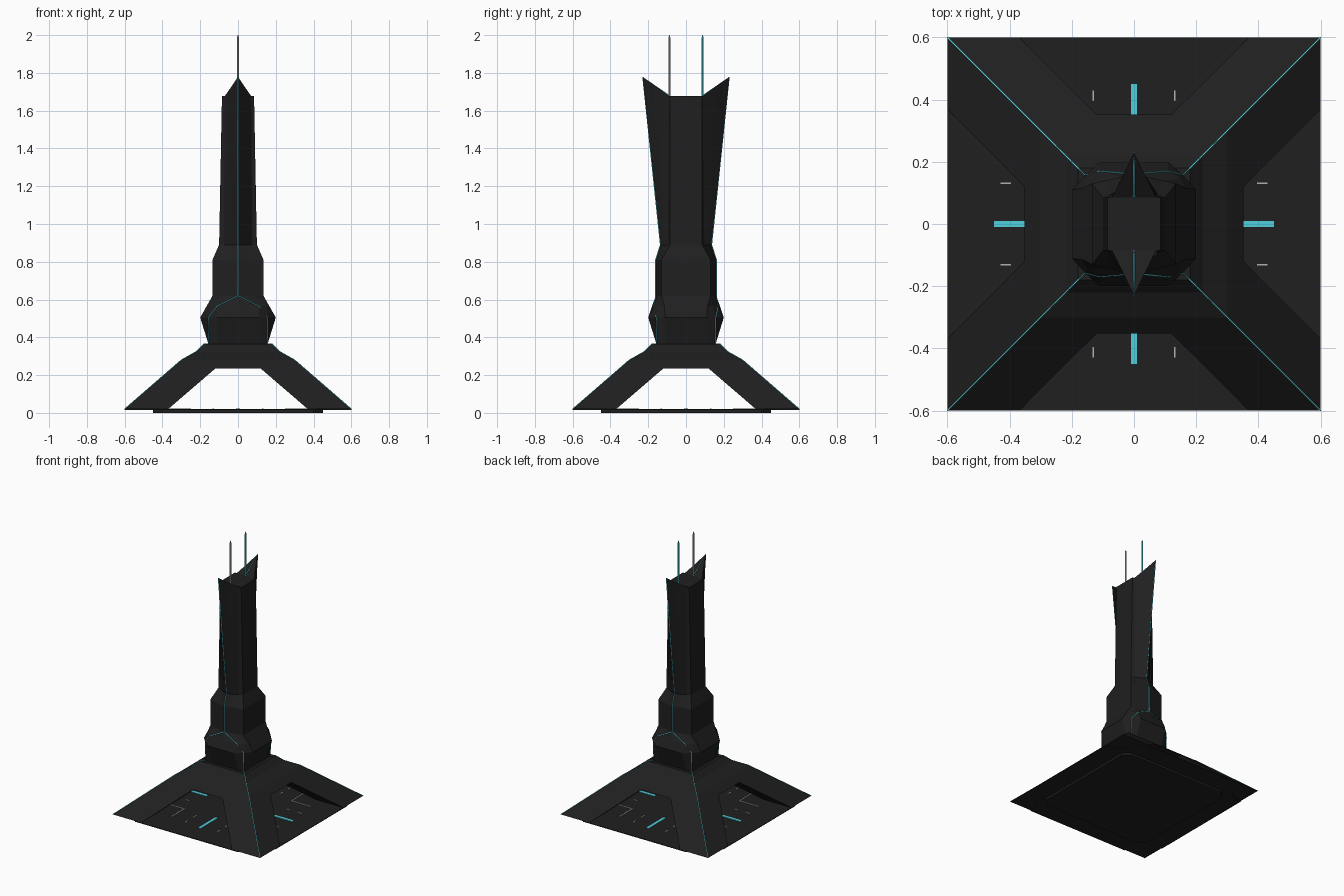
import bpy, bmesh, math

if "Cube" in bpy.data.objects:
    bpy.data.objects.remove(bpy.data.objects["Cube"])

def material(name, r, g, b):
    m = bpy.data.materials.new(name)
    m.diffuse_color = (r, g, b, 1)
    m.use_nodes = True
    m.node_tree.nodes["Principled BSDF"].inputs["Base Color"].default_value = m.diffuse_color
    return m

DARK = material("dark_metal", 0.014, 0.014, 0.014)
CYAN = material("cyan_glow", 0.08, 0.63, 0.72)
PALE = material("pale_paint", 0.45, 0.45, 0.45)

def finish(name, bm, mat):
    bmesh.ops.recalc_face_normals(bm, faces=bm.faces)
    me = bpy.data.meshes.new(name)
    bm.to_mesh(me)
    bm.free()
    ob = bpy.data.objects.new(name, me)
    bpy.context.collection.objects.link(ob)
    me.materials.append(mat)
    return ob

def loft(name, rings, mat, cap_top=True):
    """Skin between closed rings of equal point count."""
    bm = bmesh.new()
    loops = [[bm.verts.new(p) for p in ring] for ring in rings]
    n = len(loops[0])
    for lo, hi in zip(loops, loops[1:]):
        for i in range(n):
            j = (i + 1) % n
            bm.faces.new((lo[i], lo[j], hi[j], hi[i]))
    bm.faces.new(loops[0][::-1])
    if cap_top:
        bm.faces.new(loops[-1])
    else:
        # tower roof: flat rectangle plus two rising prow triangles
        t = loops[-1]
        bm.faces.new(t[0:7])
        bm.faces.new((t[0], t[6], t[7], t[13]))
        bm.faces.new(t[7:14])
    return finish(name, bm, mat)

def prism(name, outline, z0, z1, mat):
    return loft(name, [[(x, y, z) for x, y in outline] for z in (z0, z1)], mat)

def square(r, z):
    return [(r, r, z), (-r, r, z), (-r, -r, z), (r, -r, z)]

def boxes(name, items, mat, z0=0.018, z1=0.023):
    """Flat floor markings given as (x0, x1, y0, y1)."""
    bm = bmesh.new()
    for x0, x1, y0, y1 in items:
        res = bmesh.ops.create_cube(bm, size=1)
        for v in res["verts"]:
            v.co = ((x0 + x1) / 2 + v.co.x * (x1 - x0),
                    (y0 + y1) / 2 + v.co.y * (y1 - y0),
                    (z0 + z1) / 2 + v.co.z * (z1 - z0))
    return finish(name, bm, mat)

def strip(name, paths, mat, r=0.003):
    cu = bpy.data.curves.new(name, 'CURVE')
    cu.dimensions = '3D'
    cu.bevel_depth, cu.bevel_resolution = r, 0
    for path in paths:
        sp = cu.splines.new('POLY')
        sp.points.add(len(path) - 1)
        for p, c in zip(sp.points, path):
            p.co = (*c, 1)
    cu.materials.append(mat)
    ob = bpy.data.objects.new(name, cu)
    bpy.context.collection.objects.link(ob)

# Flared base with two crossing tunnels, leaving four corner legs
base_profile = [(0.6, 0.02), (0.30, 0.28), (0.22, 0.325), (0.18, 0.365)]
base = loft("base_legs", [square(r, z) for r, z in base_profile], DARK)
tunnel = [(-0.4165, -0.02), (0.4165, -0.02), (0.12, 0.235), (-0.12, 0.235)]
cutters = [
    loft("tunnel_y", [[(a, s, z) for a, z in tunnel] for s in (-0.8, 0.8)], DARK),
    loft("tunnel_x", [[(s, a, z) for a, z in tunnel] for s in (-0.8, 0.8)], DARK)]
for c in cutters:
    mod = base.modifiers.new("cut", 'BOOLEAN')
    mod.operation, mod.solver, mod.object = 'DIFFERENCE', 'EXACT', c
bpy.context.view_layer.update()
cut_mesh = bpy.data.meshes.new_from_object(
    base.evaluated_get(bpy.context.evaluated_depsgraph_get()))
base.modifiers.clear()
base.data = cut_mesh
for c in cutters:
    bpy.data.objects.remove(c)

# Thin floor with scooped corners, and the smaller plate beneath it
floor = []
for q, (sx, sy) in enumerate([(1, 1), (-1, 1), (-1, -1), (1, -1)]):
    for k in range(7):
        a = math.pi + math.radians(15 * k) + q * math.pi / 2
        floor.append((sx * 0.6 + 0.18 * math.cos(a), sy * 0.6 + 0.18 * math.sin(a)))
# each scoop runs clockwise about its corner, so reverse within the corner
floor = [p for q in range(4) for p in floor[q * 7:q * 7 + 7][::-1]]
prism("floor", floor, 0.015, 0.0195, DARK)
plate = [(0.45, 0.40), (0.40, 0.45), (-0.40, 0.45), (-0.45, 0.40),
         (-0.45, -0.40), (-0.40, -0.45), (0.40, -0.45), (0.45, -0.40)]
prism("under_plate", plate, 0, 0.016, DARK)

# Tower: symmetric 14-sided rings with a prow on the front and back
def ring(z, side, corner, front, ridge, rise=(0, 0, 0)):
    q = [(*side, z), (*corner, z + rise[0]), (*front, z + rise[1])]
    back = q + [(0, ridge, z + rise[2])] + [(-x, y, h) for x, y, h in q[::-1]]
    return back + [(-x, -y, h) for x, y, h in back]

loft("tower", [
    ring(0.36, (0.155, 0.11), (0.155, 0.155), (0.11, 0.155), 0.155),
    ring(0.505, (0.2, 0.11), (0.157, 0.157), (0.11, 0.2), 0.2),
    ring(0.565, (0.166, 0.115), (0.15, 0.145), (0.11, 0.17), 0.18),
    ring(0.62, (0.135, 0.13), (0.09, 0.14), (0.045, 0.15), 0.16),
    ring(0.81, (0.135, 0.13), (0.09, 0.14), (0.045, 0.15), 0.16),
    ring(0.89, (0.10, 0.085), (0.075, 0.097), (0.037, 0.116), 0.135),
    ring(1.677, (0.085, 0.085), (0.07, 0.087), (0.035, 0.158), 0.23, (0, 0.05, 0.103)),
], DARK, cap_top=False)

# Glowing edge strips: ridges, chevrons and base hips
ridges, hips = [], []
for s in (-1, 1):
    ridges.append([(0, s * y, z) for y, z in
                   [(0.16, 0.62), (0.16, 0.81), (0.135, 0.89), (0.23, 1.778), (0.087, 1.678)]])
    for t in (-1, 1):
        hips.append([(t * x, s * y, z) for x, y, z in
                     [(0, 0.16, 0.62), (0.11, 0.17, 0.565), (0.157, 0.157, 0.505),
                      (0.155, 0.155, 0.366)] + [(r, r, z) for r, z in base_profile[::-1]]])
strip("ridge_strips", ridges, CYAN)
strip("hip_strips", hips, CYAN, 0.0025)

# Roof antennas with pointed tips
for name, y, mat in (("front_antenna", -0.088, PALE), ("back_antenna", 0.088, CYAN)):
    loft(name, [[(r * math.cos(i * math.pi / 3), y + r * math.sin(i * math.pi / 3), z)
                 for i in range(6)]
                for r, z in ((0.006, 1.67), (0.006, 1.985), (0.002, 2.0))], mat)

# Floor markings: entry bars, corner brackets and short dashes
bars, marks = [], []
def both(store, x0, x1, y0, y1):
    store += [(x0, x1, y0, y1), (y0, y1, x0, x1)]
for s in (-1, 1):
    both(bars, -0.01, 0.01, *sorted((s * 0.25, s * 0.45)))
    for t in (-1, 1):
        both(marks, *sorted((s * 0.254, s * 0.26)), *sorted((t * 0.254, t * 0.41)))
        for d in (0.30, 0.395):
            both(marks, *sorted((s * 0.128, s * 0.134)), *sorted((t * d, t * (d + 0.035))))
boxes("entry_bars", bars, CYAN)
boxes("floor_marks", marks, PALE)
